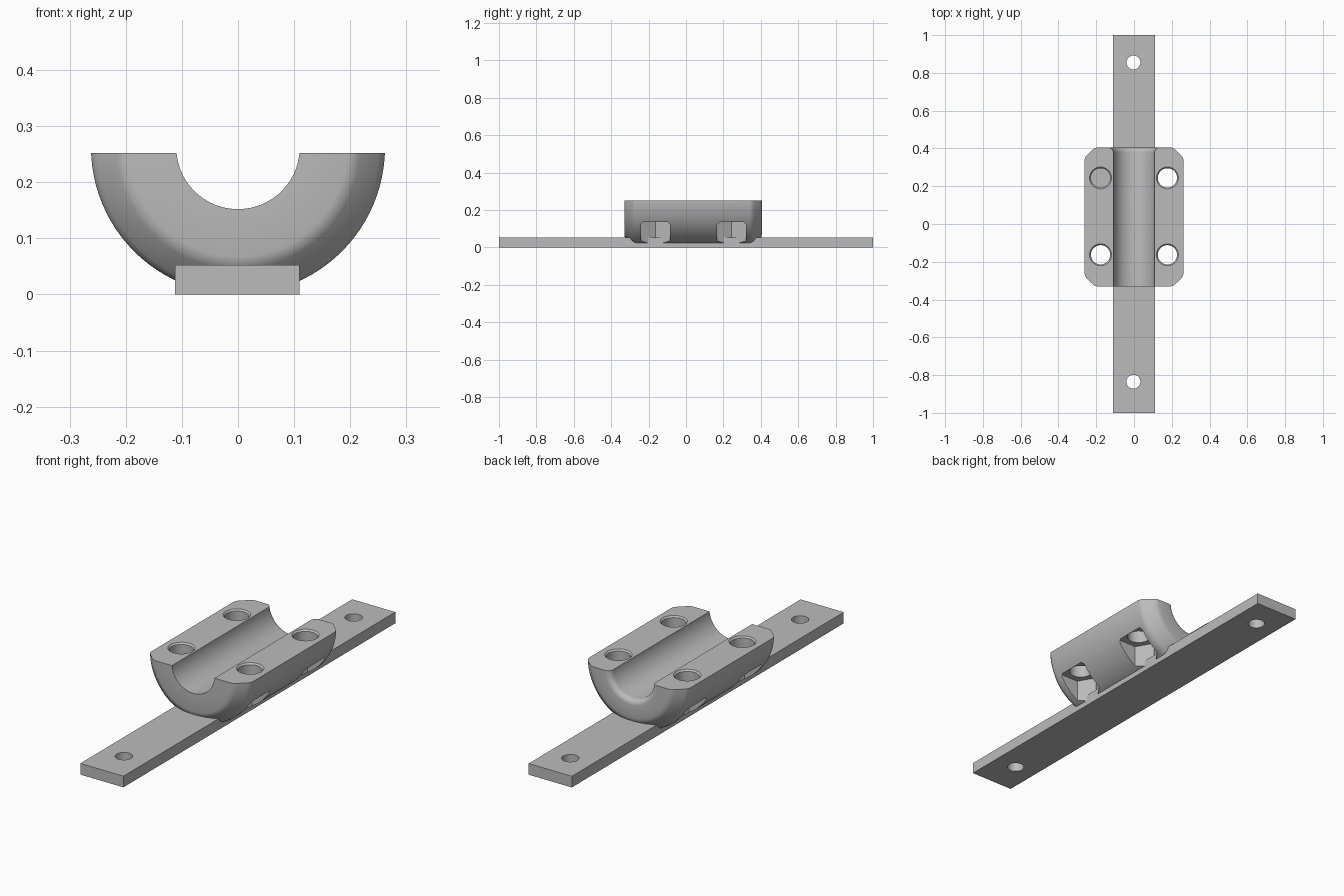
import bpy, bmesh, math
from mathutils import Matrix, Vector

cube = bpy.data.objects.get("Cube")
if cube:
    bpy.data.objects.remove(cube, do_unlink=True)

grey = bpy.data.materials.new("plain_grey")
grey.use_nodes = True
grey.diffuse_color = (0.5, 0.5, 0.5, 1)
grey.node_tree.nodes["Principled BSDF"].inputs["Base Color"].default_value = (0.5, 0.5, 0.5, 1)


def add_object(name, bm):
    bmesh.ops.recalc_face_normals(bm, faces=bm.faces)
    mesh = bpy.data.meshes.new(name)
    bm.to_mesh(mesh)
    bm.free()
    mesh.materials.append(grey)
    obj = bpy.data.objects.new(name, mesh)
    bpy.context.collection.objects.link(obj)
    return obj


def box(name, low, high):
    bm = bmesh.new()
    low, high = Vector(low), Vector(high)
    size = high - low
    place = Matrix.Translation((low + high) / 2) @ Matrix.Diagonal((*size, 1))
    bmesh.ops.create_cube(bm, size=1, matrix=place)
    return add_object(name, bm)


def prism(name, x, y, z0, z1, r0, r1, sides):
    bm = bmesh.new()
    bmesh.ops.create_cone(bm, cap_ends=True, segments=sides, radius1=r0, radius2=r1,
                          depth=z1 - z0, matrix=Matrix.Translation((x, y, (z0 + z1) / 2)))
    return add_object(name, bm)


def cut(obj, cutter, operation="DIFFERENCE"):
    mod = obj.modifiers.new("cut", "BOOLEAN")
    mod.operation, mod.solver, mod.object = operation, "EXACT", cutter
    bpy.context.view_layer.objects.active = obj
    bpy.ops.object.modifier_apply(modifier=mod.name)
    bpy.data.objects.remove(cutter, do_unlink=True)


def smooth(obj, degrees):
    bpy.ops.object.select_all(action="DESELECT")
    obj.select_set(True)
    bpy.context.view_layer.objects.active = obj
    bpy.ops.object.shade_smooth_by_angle(angle=math.radians(degrees))


# Mounting bar with a screw hole at each end
bar = box("mounting_bar", (-0.112, -1, 0), (0.11, 1, 0.052))
for y in (-0.835, 0.855):
    cut(bar, prism("screw_hole", -0.003, y, -0.1, 0.2, 0.037, 0.037, 40))
smooth(bar, 30)

# Clamp half: ring section turned about the y axis, softened chamfers outside
AXIS, TOP, OUT, BORE = 0.262, 0.252, 0.262, 0.11
FRONT, BACK, FILLET = -0.33, 0.405, 0.025
profile = [(BORE, FRONT), (0.195, FRONT), (0.208, FRONT + 0.003), (0.217, FRONT + 0.01),
           (0.252, FRONT + 0.043), (0.259, FRONT + 0.053), (OUT, FRONT + 0.066),
           (OUT, BACK - 0.066), (0.259, BACK - 0.053), (0.252, BACK - 0.043),
           (0.217, BACK - 0.01), (0.208, BACK - 0.003), (0.195, BACK)]
for i in range(7):  # rounded mouth of the bore at the back
    a = math.pi / 2 * i / 6
    profile.append((BORE + FILLET * (1 - math.cos(math.pi / 2 - a)),
                    BACK - FILLET * (1 - math.sin(math.pi / 2 - a))))
bm = bmesh.new()
verts = [bm.verts.new((r, y, AXIS)) for r, y in profile]
edges = [bm.edges.new((v, verts[i - 1])) for i, v in enumerate(verts)]
bmesh.ops.spin(bm, geom=verts + edges, cent=(0, 0, AXIS), axis=(0, 1, 0),
               angle=math.tau, steps=96, use_merge=False)
bmesh.ops.remove_doubles(bm, verts=bm.verts, dist=0.0001)
clamp = add_object("clamp_half", bm)
cut(clamp, box("trim_box", (-0.5, -0.5, 0.01), (0.5, 0.5, TOP)), "INTERSECT")

# Bolt holes with eased rims, and hexagonal nut pockets opening below
for x in (-0.177, 0.177):
    for y in (-0.163, 0.244):
        cut(clamp, prism("bolt_hole", x, y, 0.1, 0.3, 0.051, 0.051, 40))
        cut(clamp, prism("hole_rim", x, y, TOP - 0.008, TOP + 0.002, 0.05, 0.06, 40))
        pocket = prism("nut_pocket", 0, 0, -0.05, 0.135, 0.09, 0.09, 6)
        # turn one corner of the hexagon to face sideways
        first = pocket.data.vertices[0].co
        pocket.data.transform(Matrix.Rotation(-math.atan2(first.y, first.x), 4, "Z"))
        pocket.data.transform(Matrix.Translation((x, y, 0)))
        cut(clamp, pocket)
smooth(clamp, 32)
